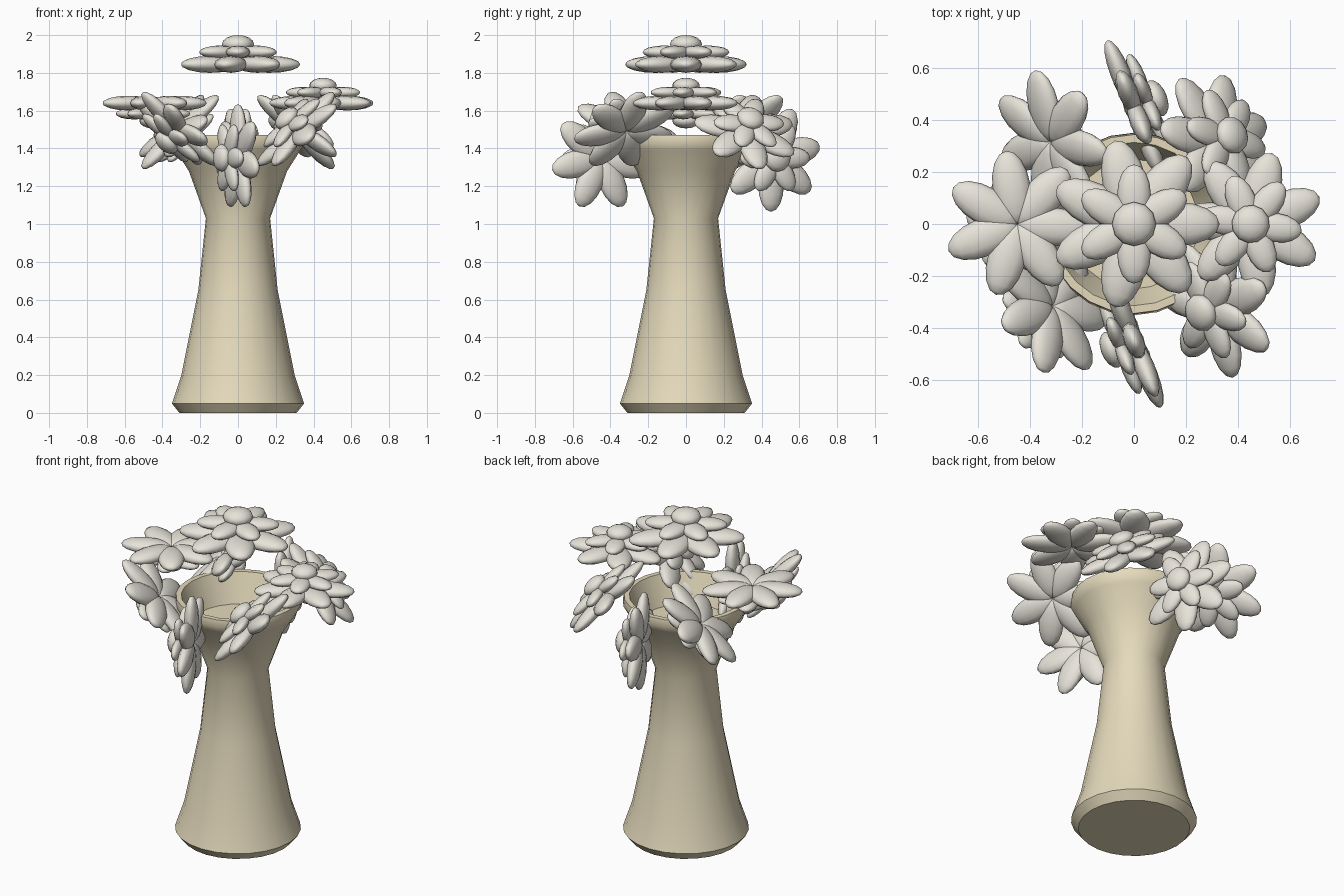
import bpy, bmesh
from math import sin, cos, pi, radians
from mathutils import Matrix

if "Cube" in bpy.data.objects:
    bpy.data.objects.remove(bpy.data.objects["Cube"])


def material(name, color):
    m = bpy.data.materials.new(name)
    m.diffuse_color = (*color, 1)
    m.use_nodes = True
    m.node_tree.nodes["Principled BSDF"].inputs["Base Color"].default_value = m.diffuse_color
    return m


def finish(name, bm, mat, angle):
    bmesh.ops.recalc_face_normals(bm, faces=bm.faces)
    me = bpy.data.meshes.new(name)
    bm.to_mesh(me)
    bm.free()
    ob = bpy.data.objects.new(name, me)
    bpy.context.collection.objects.link(ob)
    me.materials.append(mat)
    bpy.ops.object.select_all(action='DESELECT')
    ob.select_set(True)
    bpy.context.view_layer.objects.active = ob
    bpy.ops.object.shade_smooth_by_angle(angle=radians(angle))
    return ob


def lathe(bm, profile, n):
    rings = [[bm.verts.new((r * cos(2 * pi * i / n), r * sin(2 * pi * i / n), z))
              for i in range(n)] for r, z in profile]
    for a, b in zip(rings, rings[1:]):
        for i in range(n):
            j = (i + 1) % n
            bm.faces.new((a[i], a[j], b[j], b[i]))
    bm.faces.new(rings[0][::-1])
    bm.faces.new(rings[-1])


def petal_tier(bm, count, start, length, width, thick, z):
    # ellipsoids whose poles lie at the flower centre and the petal tip
    for k in range(count):
        m = (Matrix.Rotation(start + 2 * pi * k / count, 4, 'Z')
             @ Matrix.Translation((length / 2, 0, z))
             @ Matrix.Diagonal((length / 2, width / 2, thick / 2, 1))
             @ Matrix.Rotation(pi / 2, 4, 'Y'))
        bmesh.ops.create_uvsphere(bm, u_segments=12, v_segments=8, radius=1, matrix=m)


clay = material("clay", (0.78, 0.70, 0.50))
cream = material("cream", (0.80, 0.77, 0.70))

# vase: flared foot, narrow neck, rolled lip and a shallow bowl inside
bm = bmesh.new()
lathe(bm, [(0.31, 0), (0.35, 0.05), (0.30, 0.20), (0.21, 0.65), (0.17, 1.03),
           (0.26, 1.28), (0.33, 1.39), (0.352, 1.43), (0.345, 1.47),
           (0.315, 1.47), (0.25, 1.30)], 24)
finish("vase", bm, clay, 40)

# top flower: wide petals, smaller petals and a flattened centre
bm = bmesh.new()
petal_tier(bm, 7, 0, 0.33, 0.17, 0.09, 0)
petal_tier(bm, 6, pi / 6, 0.23, 0.13, 0.07, 0.065)
bmesh.ops.create_uvsphere(bm, u_segments=12, v_segments=8, radius=1,
                          matrix=Matrix.Translation((0, 0, 0.107))
                          @ Matrix.Diagonal((0.085, 0.085, 0.048, 1)))
top = finish("top_flower", bm, cream, 60)
top.location = (0, 0, 1.845)

# ring of eight flowers that turn over as they go round the lip
for k in range(8):
    a = k * pi / 4
    ob = bpy.data.objects.new(f"ring_flower_{k + 1}", top.data)
    bpy.context.collection.objects.link(ob)
    ob.location = (0.45 * cos(a), 0.45 * sin(a), 1.495 + 0.145 * cos(2 * a))
    ob.rotation_euler = (0, a, 0.38)
    ob.scale = (0.865,) * 3
